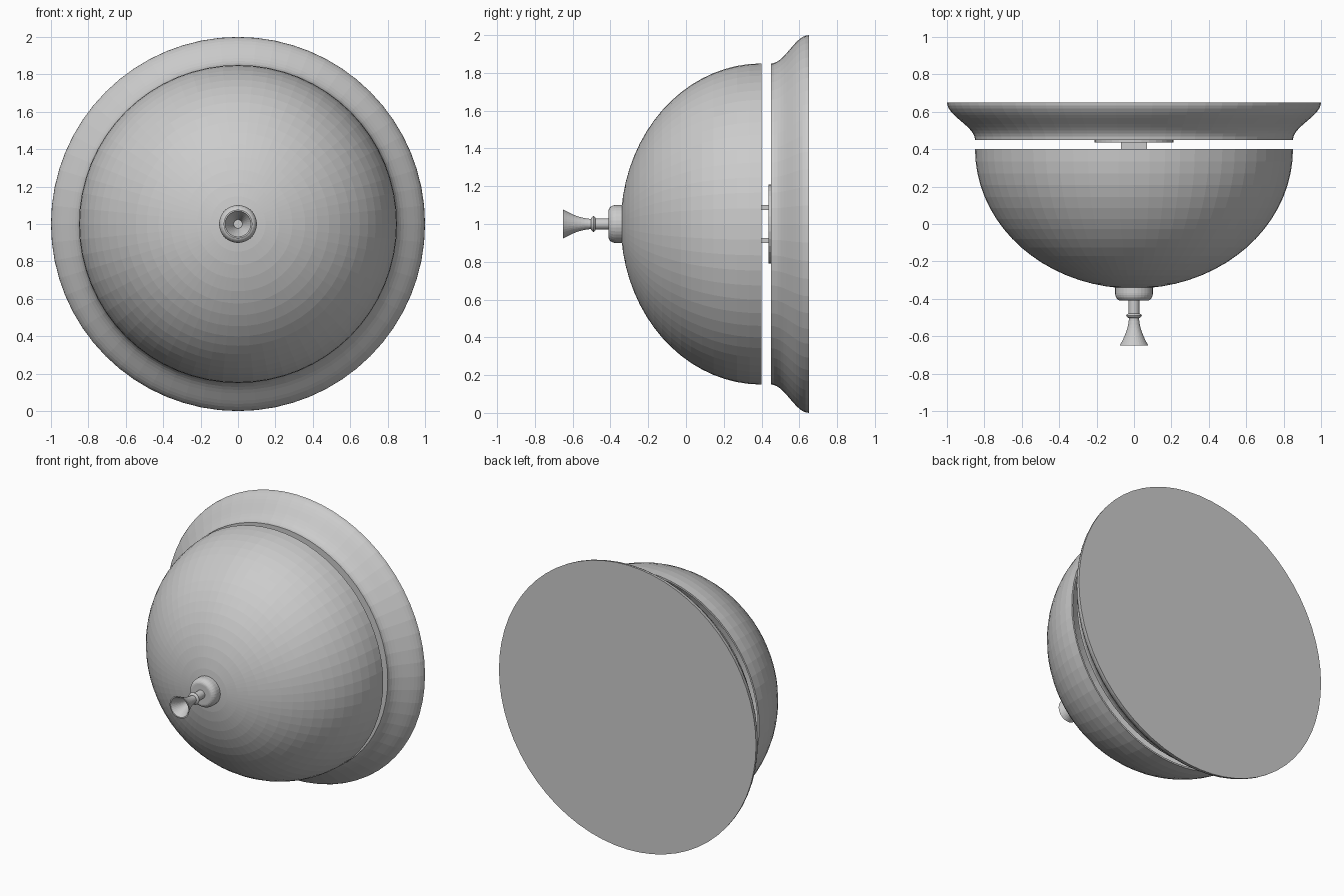
import bpy, bmesh
from math import sin, cos, pi
from mathutils import Matrix

cube = bpy.data.objects.get("Cube")
if cube:
    bpy.data.objects.remove(cube)

grey = bpy.data.materials.new("plain grey")
grey.use_nodes = True
colour = (0.6, 0.6, 0.6, 1)
grey.diffuse_color = colour
grey.node_tree.nodes["Principled BSDF"].inputs["Base Color"].default_value = colour

CENTRE_Z = 1


def finish(name, bm):
    bmesh.ops.remove_doubles(bm, verts=bm.verts, dist=0.0001)
    bmesh.ops.recalc_face_normals(bm, faces=bm.faces)
    mesh = bpy.data.meshes.new(name)
    bm.to_mesh(mesh)
    bm.free()
    mesh.materials.append(grey)
    obj = bpy.data.objects.new(name, mesh)
    obj.location.z = CENTRE_Z
    bpy.context.collection.objects.link(obj)
    return obj


def lathe(name, profile, sides):
    """Spin (radius, y) points around the y axis."""
    bm = bmesh.new()
    verts = [bm.verts.new((r, y, 0)) for r, y in profile]
    edges = [bm.edges.new(pair) for pair in zip(verts, verts[1:])]
    bmesh.ops.spin(bm, geom=verts + edges, cent=(0, 0, 0), axis=(0, 1, 0),
                   angle=2 * pi, steps=sides)
    return finish(name, bm)


def box(name, size, centre):
    bm = bmesh.new()
    bmesh.ops.create_cube(bm, size=1, matrix=Matrix.Translation(centre)
                          @ Matrix.Diagonal((*size, 1)))
    return finish(name, bm)


def dome(radius, depth, rim, rows=18):
    return [(radius * sin(pi / 2 * i / rows), rim - depth * cos(pi / 2 * i / rows))
            for i in range(rows + 1)]


# Flared ceiling plate, closed front and back
flare = [(0.85 + 0.075 * (1 - cos(pi * i / 12)), 0.45 + 0.2 * i / 12)
         for i in range(13)]
lathe("mounting_plate", [(0, 0.45)] + flare + [(0, 0.65)], 64)

# Hollow bowl shade with a thin rim
outer = dome(0.85, 0.745, 0.40)
inner = dome(0.838, 0.733, 0.40)
lathe("glass_shade", outer + inner[::-1], 64)

# Lamp holder behind the shade
lathe("holder_disc", [(0, 0.437), (0.21, 0.437), (0.21, 0.45), (0, 0.45)], 32)
for side, z in (("upper", 0.087), ("lower", -0.087)):
    box(side + "_holder_tab", (0.14, 0.14, 0.026), (0, 0.37, z))

# Rounded cap at the centre of the shade
cap = [(0.07 + 0.031 * cos(pi / 2 * i / 6), -0.37 - 0.04 * sin(pi / 2 * i / 6))
       for i in range(7)]
lathe("finial_cap", [(0, -0.33), (0.1, -0.33)] + cap + [(0, -0.41)], 32)

# Neck, collar and hollow trumpet end
lathe("finial_neck", [(0, -0.40), (0.03, -0.40), (0.03, -0.48), (0, -0.48)], 32)
collar = [(0.03 + 0.012 * sin(pi * i / 6), -0.478 - 0.024 * i / 6)
          for i in range(7)]
lathe("finial_collar", [(0, -0.478)] + collar + [(0, -0.502)], 32)
trumpet = [(0.027 + 0.05 * (i / 8) ** 1.8, -0.50 - 0.15 * i / 8)
           for i in range(9)]
bore = [(r - 0.008, y) for r, y in trumpet[2:]]
lathe("finial_trumpet", [(0, -0.50)] + trumpet + bore[::-1] + [(0, bore[0][1])], 32)
